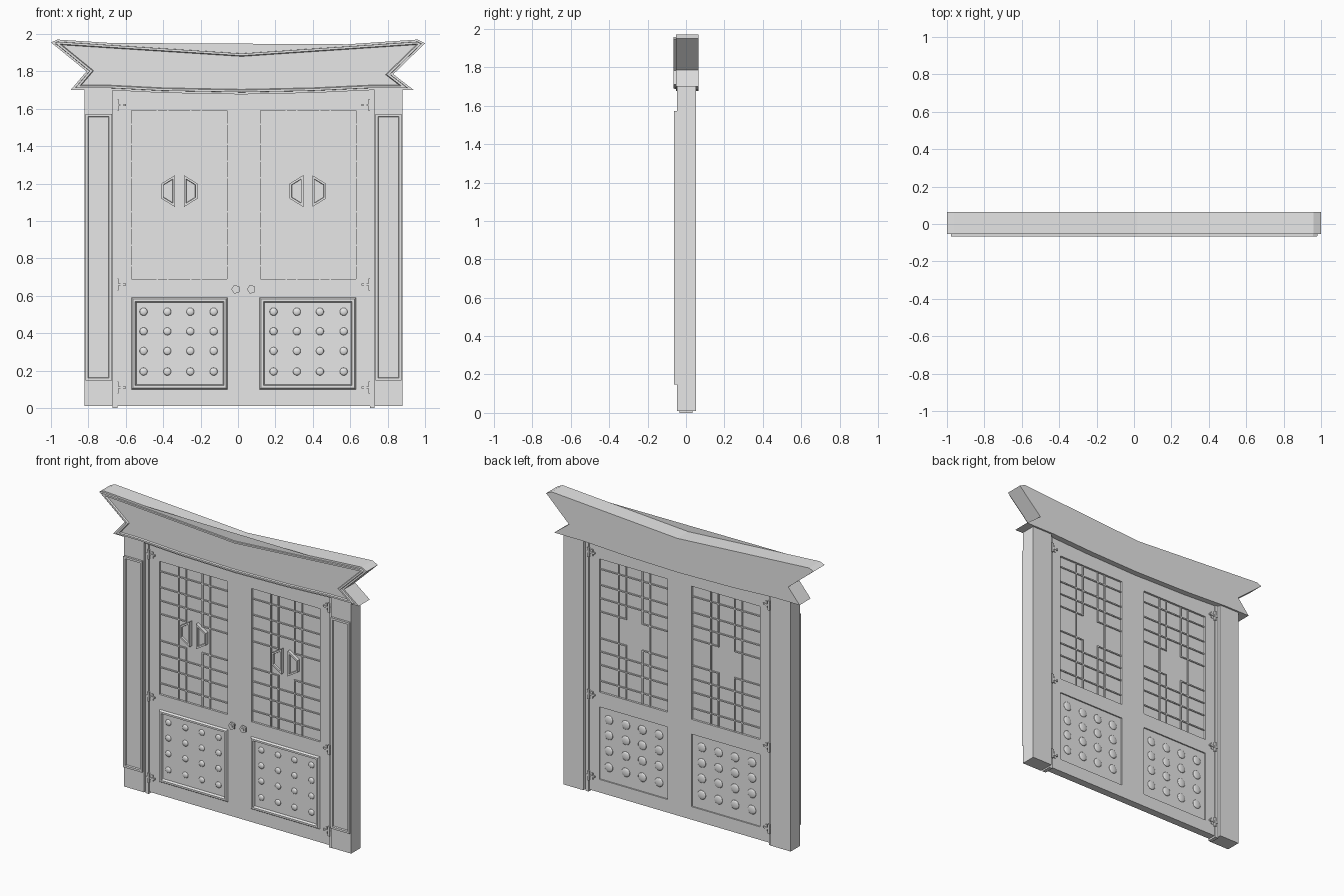
import bpy, bmesh
from math import pi, cos, sin
from mathutils import Matrix

cube = bpy.data.objects.get("Cube")
if cube:
    bpy.data.objects.remove(cube, do_unlink=True)

grey = bpy.data.materials.new("plain grey")
grey.use_nodes = True
grey.diffuse_color = (0.8, 0.8, 0.8, 1)
grey.node_tree.nodes["Principled BSDF"].inputs["Base Color"].default_value = (0.8, 0.8, 0.8, 1)

MID = 0.03  # centre line of the doorway


def finish(bm, name, smooth=False):
    mesh = bpy.data.meshes.new(name)
    for f in bm.faces:
        f.smooth = smooth
    bm.to_mesh(mesh)
    bm.free()
    mesh.materials.append(grey)
    obj = bpy.data.objects.new(name, mesh)
    bpy.context.collection.objects.link(obj)
    return obj


def add_box(bm, x0, x1, y0, y1, z0, z1):
    m = Matrix.Translation(((x0 + x1) / 2, (y0 + y1) / 2, (z0 + z1) / 2))
    m = m @ Matrix.Diagonal((abs(x1 - x0), abs(y1 - y0), abs(z1 - z0), 1))
    bmesh.ops.create_cube(bm, size=1, matrix=m)


def boxes(name, items):
    bm = bmesh.new()
    for item in items:
        add_box(bm, *item)
    return finish(bm, name)


def panel(name, outline, front, back, steps=()):
    """Prism of an x-z outline; steps are (inset, height) moulding rings on its front."""
    bm = bmesh.new()
    a = [bm.verts.new((x, front, z)) for x, z in outline]
    b = [bm.verts.new((x, back, z)) for x, z in outline]
    face = bm.faces.new(a)
    bm.faces.new(b[::-1])
    n = len(a)
    for i in range(n):
        j = (i + 1) % n
        bm.faces.new((a[j], a[i], b[i], b[j]))
    bmesh.ops.recalc_face_normals(bm, faces=bm.faces)
    for inset, height in steps:
        bmesh.ops.inset_individual(bm, faces=[face], thickness=inset,
                                   depth=height, use_even_offset=True)
    return finish(bm, name)


def rect(x0, x1, z0, z1):
    return [(x0, z0), (x1, z0), (x1, z1), (x0, z1)]


# Lintel with upswept ends and a stepped border on its front
lintel = [(-1, 1.955), (-0.965, 1.97), (0.02, 1.907), (0.96, 1.97), (1, 1.95),
          (0.83, 1.785), (0.94, 1.70), (0.72, 1.70), (0.4, 1.685), (0.02, 1.677),
          (-0.4, 1.685), (-0.7, 1.70), (-0.895, 1.70), (-0.81, 1.80)]
panel("lintel", lintel, -0.053, 0.065,
      [(0.011, 0), (0.001, 0.013), (0.011, 0), (0.004, -0.010)])

WIN = (0.09, 0.60, 0.69, 1.59)     # window opening: inner, outer, bottom, top
LOW = (0.085, 0.60, 0.10, 0.59)    # lower panel

for side, s in (("right", -1), ("left", 1)):
    def X(d):
        return MID + s * d

    # Jamb, its raised framed panel, and the slim post beside the door
    boxes(side + "_jamb", [(X(0.70), X(0.85), -0.048, 0.053, 0.01, 1.71)])
    panel(side + "_jamb_panel", rect(X(0.705), X(0.845), 0.147, 1.573), -0.062, -0.045,
          [(0.014, 0), (0.003, -0.010)])
    boxes(side + "_post", [(X(0.675), X(0.70), -0.033, 0.033, 0, 1.70)])

    # Door leaf made of stiles and rails
    f, b = -0.026, 0.026
    boxes(side + "_door_frame", [
        (X(0), X(WIN[0]), f, b, 0.012, 1.70),
        (X(WIN[1]), X(0.675), f, b, 0.012, 1.70),
        (X(WIN[0]), X(WIN[1]), f, b, WIN[3], 1.70),
        (X(WIN[0]), X(WIN[1]), f, b, LOW[3], WIN[2]),
        (X(WIN[0]), X(WIN[1]), f, b, 0.012, LOW[2])])

    # Window pane with lattice bars on both faces
    boxes(side + "_window_pane",
          [(X(WIN[0]), X(WIN[1]), -0.012, 0.012, WIN[2], WIN[3])])
    w, h = WIN[1] - WIN[0], WIN[3] - WIN[2]
    bars = []

    def bar(u0, u1, v0, v1):
        t = 0.004
        bars.append((X(WIN[0] + u0 * w - t), X(WIN[0] + u1 * w + t), -0.019, 0.019,
                     WIN[2] + v0 * h - t, WIN[2] + v1 * h + t))

    for u in (0.27, 0.73):
        bar(u, u, 0, 1)
    for v in (0.08, 0.2, 0.3, 0.7, 0.8, 0.92):
        bar(0, 1, v, v)
    for v0, v1 in ((0, 0.4), (0.6, 1)):
        for u in (0.38, 0.62):
            bar(u, u, v0, v1)
    for v in (0.4, 0.6):
        bar(0, 0.38, v, v)
        bar(0.62, 1, v, v)
    boxes(side + "_window_lattice", bars)

    # Half-hexagon pulls at the window centre
    for k, part in ((-1, "inner"), (1, "outer")):
        c = X(0.343)
        pull = [(c + s * k * p, z) for p, z in
                ((0.024, 1.245), (0.097, 1.20), (0.097, 1.12), (0.024, 1.075))]
        panel(f"{side}_{part}_pull", pull, -0.036, -0.01, [(0.011, 0), (0.002, -0.012)])

    # Lower panel with raised moulding
    panel(side + "_lower_panel", rect(X(LOW[0]), X(LOW[1]), LOW[2], LOW[3]), -0.026, 0.017,
          [(0.008, 0.012), (0.012, 0), (0.006, -0.016)])

    # Four by four round studs, front and back
    bm = bmesh.new()
    for d in (0.16, 0.285, 0.408, 0.535):
        for z in (0.195, 0.305, 0.41, 0.515):
            for y, r, depth in ((-0.022, 0.021, 0.009), (0.017, 0.031, 0.008)):
                m = Matrix.Translation((X(d), y, z)) @ Matrix.Diagonal((r, depth, r, 1))
                m = m @ Matrix.Rotation(pi / 2, 4, 'X')
                bmesh.ops.create_uvsphere(bm, u_segments=14, v_segments=8, radius=1, matrix=m)
    finish(bm, side + "_studs", smooth=True)

    # Five-sided knob with a stem and a small boss
    bm = bmesh.new()
    for r, y0, y1, n in ((0.012, -0.045, -0.02, 10), (0.025, -0.054, -0.042, 5),
                         (0.011, -0.060, -0.054, 10)):
        m = Matrix.Translation((X(0.042), (y0 + y1) / 2, 0.635)) @ Matrix.Rotation(pi / 2, 4, 'X')
        m = m @ Matrix.Rotation(pi / 2, 4, 'Z')
        bmesh.ops.create_cone(bm, cap_ends=True, segments=n, radius1=r, radius2=r,
                              depth=y1 - y0, matrix=m)
    finish(bm, side + "_knob")

    # Cross-shaped hinges over the door edge
    hinges = []
    for z in (0.11, 0.66, 1.62):
        hinges.append((X(0.63), X(0.697), -0.036, 0.036, z - 0.006, z + 0.006))
        hinges.append((X(0.645), X(0.657), -0.032, 0.032, z - 0.022, z + 0.022))
        hinges.append((X(0.668), X(0.682), -0.040, 0.040, z - 0.032, z + 0.032))
    boxes(side + "_hinges", hinges)
